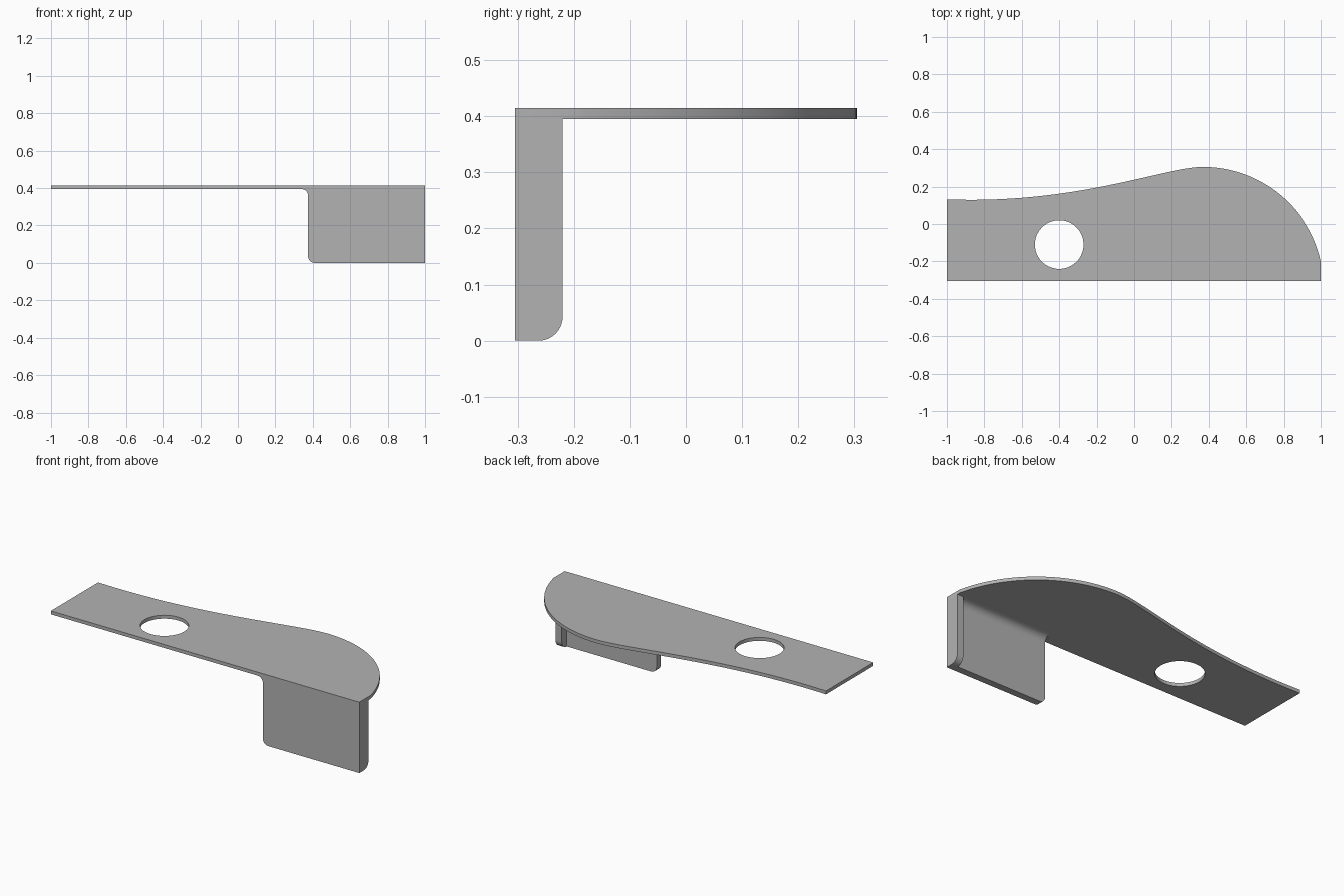
import bpy, bmesh
from math import sin, cos, pi, radians, acos, atan2
from mathutils import Vector, Matrix
from mathutils.geometry import interpolate_bezier

cube = bpy.data.objects.get("Cube")
if cube:
    bpy.data.objects.remove(cube, do_unlink=True)

TOP, SHEET = 0.415, 0.02          # plate top height and plate thickness
UNDER = TOP - SHEET
FRONT, WALL = -0.305, 0.04        # front face and wall thickness
PANEL_X = 0.375                   # inner end of the hanging panel

grey = bpy.data.materials.new("plain grey")
grey.use_nodes = True
grey.diffuse_color = (0.45, 0.45, 0.45, 1)
grey.node_tree.nodes["Principled BSDF"].inputs["Base Color"].default_value = grey.diffuse_color


def arc(cx, cy, r, a, b, n=10):
    """Points on an arc from angle a to b in degrees."""
    angles = [radians(a + (b - a) * i / n) for i in range(n + 1)]
    return [(cx + r * cos(t), cy + r * sin(t)) for t in angles]


def extrude_profile(name, loops, place, direction):
    """Fill closed 2D loops (outline, then holes) and extrude them."""
    bm = bmesh.new()
    for loop in loops:
        verts = [bm.verts.new(place(u, v)) for u, v in loop]
        for a, b in zip(verts, verts[1:] + verts[:1]):
            bm.edges.new((a, b))
    bmesh.ops.triangle_fill(bm, use_beauty=True, use_dissolve=False, edges=bm.edges[:])
    result = bmesh.ops.extrude_face_region(bm, geom=bm.faces[:], use_keep_orig=True)
    moved = [g for g in result["geom"] if isinstance(g, bmesh.types.BMVert)]
    bmesh.ops.translate(bm, verts=moved, vec=Vector(direction))
    bmesh.ops.recalc_face_normals(bm, faces=bm.faces[:])
    bmesh.ops.dissolve_limit(bm, angle_limit=radians(0.5), verts=bm.verts[:], edges=bm.edges[:])
    mesh = bpy.data.meshes.new(name)
    bm.to_mesh(mesh)
    bm.free()
    mesh.materials.append(grey)
    obj = bpy.data.objects.new(name, mesh)
    bpy.context.collection.objects.link(obj)
    bpy.ops.object.select_all(action='DESELECT')
    obj.select_set(True)
    bpy.context.view_layer.objects.active = obj
    bpy.ops.object.shade_smooth_by_angle(angle=radians(30))
    return obj


# Top plate: straight front, S-curve flowing into a round nose, one hole
s_curve = interpolate_bezier(Vector((-1, 0.132)), Vector((-0.3, 0.105)),
                             Vector((0.16, 0.305)), Vector((0.37, 0.305)), 40)
nose = arc(0.37, -0.34, 0.645, 90, 12.5, 40)[1:-1]
outline = [(-1, FRONT)] + [(p[0], p[1]) for p in s_curve] + nose + [(1, -0.2), (1, FRONT)]
hole = arc(-0.4, -0.11, 0.13, 0, 360, 64)[:-1]
extrude_profile("top_plate", [outline, hole], lambda x, y: (x, y, UNDER), (0, 0, SHEET))

# Hanging front panel: rounded lower corner, flared into the plate above
r = 0.035
panel = [(1, 0)] + arc(PANEL_X + r, r, r, 270, 180)
panel += arc(PANEL_X - r, UNDER - r, r, 0, 90) + [(1, UNDER)]
extrude_profile("front_panel", [panel], lambda x, z: (x, FRONT, z), (0, WALL, 0))

# Short end flange with a rounded lower back corner
back, r = -0.22, 0.043
flange = [(FRONT + WALL, 0)] + arc(back - r, r, r, 270, 360) + [(back, UNDER), (FRONT + WALL, UNDER)]
extrude_profile("end_flange", [flange], lambda y, z: (1 - WALL, y, z), (WALL, 0, 0))

# Concave fillet joining the panel to the underside of the plate
r = 0.043
inner = FRONT + WALL
fillet = [(inner, UNDER)] + arc(inner + r, UNDER - r, r, 180, 90)
extrude_profile("inner_fillet", [fillet], lambda y, z: (PANEL_X, y, z), (1 - WALL - PANEL_X, 0, 0))
